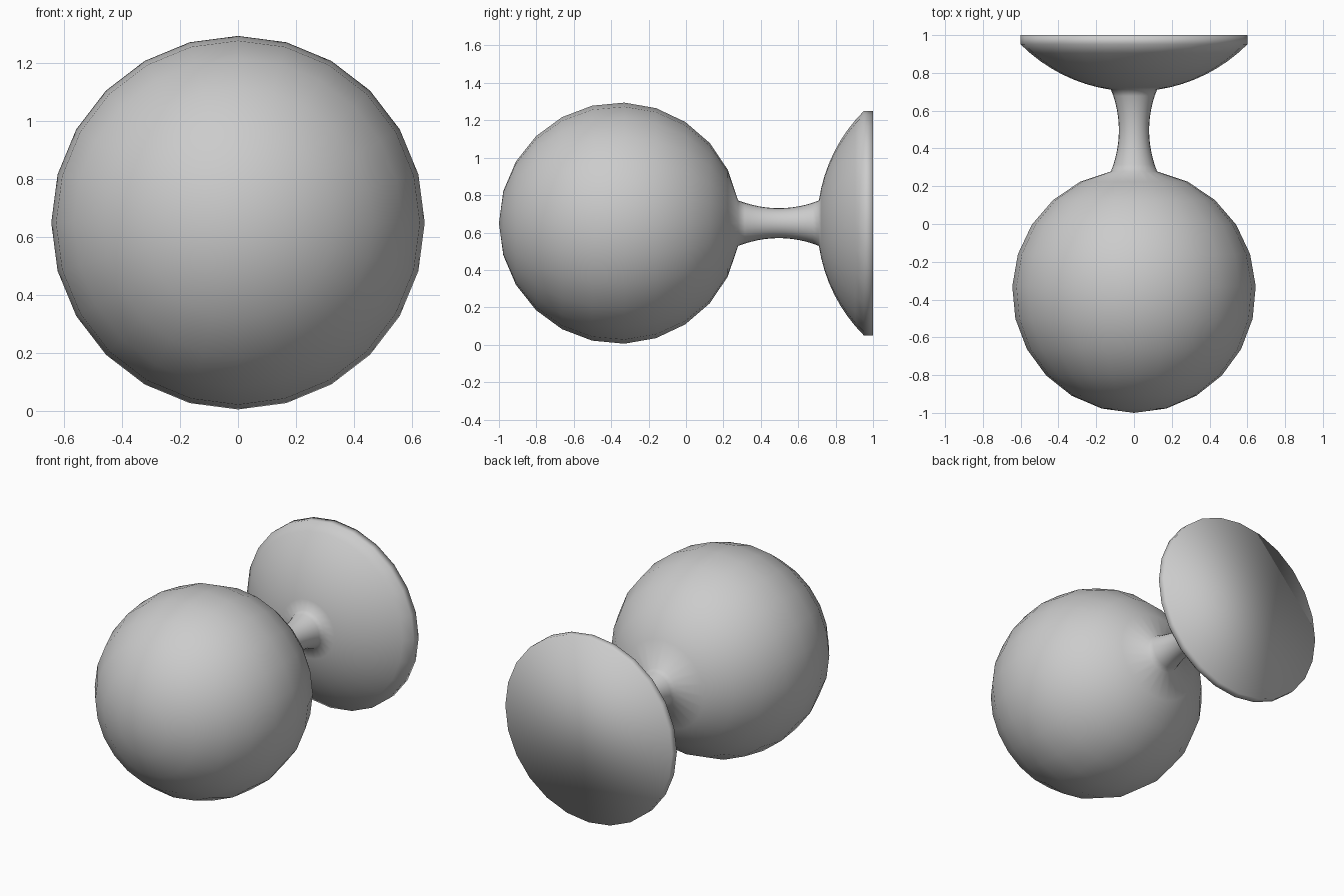
import bpy, bmesh
from math import sin, cos, asin, pi
from mathutils import Vector

if "Cube" in bpy.data.objects:
    bpy.data.objects.remove(bpy.data.objects["Cube"])

AXIS_Z = 0.65
SEGMENTS = 24


def arc(cy, radius, a0, a1, steps):
    """Points (y, r) on a circle centred on the turning axis; angle from +y."""
    return [(cy + radius * cos(a0 + (a1 - a0) * i / steps),
             radius * sin(a0 + (a1 - a0) * i / steps)) for i in range(steps + 1)]


# ball grip: from the front pole back to the neck
a_neck = asin(0.122 / 0.645)
profile = arc(-0.355, 0.645, pi, a_neck, 11)
y0, r0 = profile[-1]

# concave neck
y1, waist = 0.714, 0.08
for i in range(1, 12):
    t = i / 12
    profile.append((y0 + (y1 - y0) * t, waist + (r0 - waist) * (2 * t - 1) ** 2))

# domed wall plate with a short straight rim
profile += arc(1.55, 0.848, pi - asin(r0 / 0.848), pi - asin(0.6 / 0.848), 8)
profile.append((1.0, 0.6))

# turn the profile around the y axis
bm = bmesh.new()
profile[0] = (-1.0, 0.0)
verts = [bm.verts.new((0, y, AXIS_Z + r)) for y, r in profile]
edges = [bm.edges.new(pair) for pair in zip(verts, verts[1:])]
bmesh.ops.spin(bm, geom=verts + edges, cent=Vector((0, 0, AXIS_Z)), axis=(0, 1, 0),
               angle=2 * pi, steps=SEGMENTS)
bmesh.ops.remove_doubles(bm, verts=bm.verts, dist=1e-4)

# flat back of the wall plate
rim = [e for e in bm.edges if e.is_boundary]
bmesh.ops.contextual_create(bm, geom=rim)
bmesh.ops.recalc_face_normals(bm, faces=bm.faces)
for f in bm.faces:
    f.smooth = True

mesh = bpy.data.meshes.new("door_knob")
bm.to_mesh(mesh)
bm.free()
knob = bpy.data.objects.new("door_knob", mesh)
bpy.context.collection.objects.link(knob)
